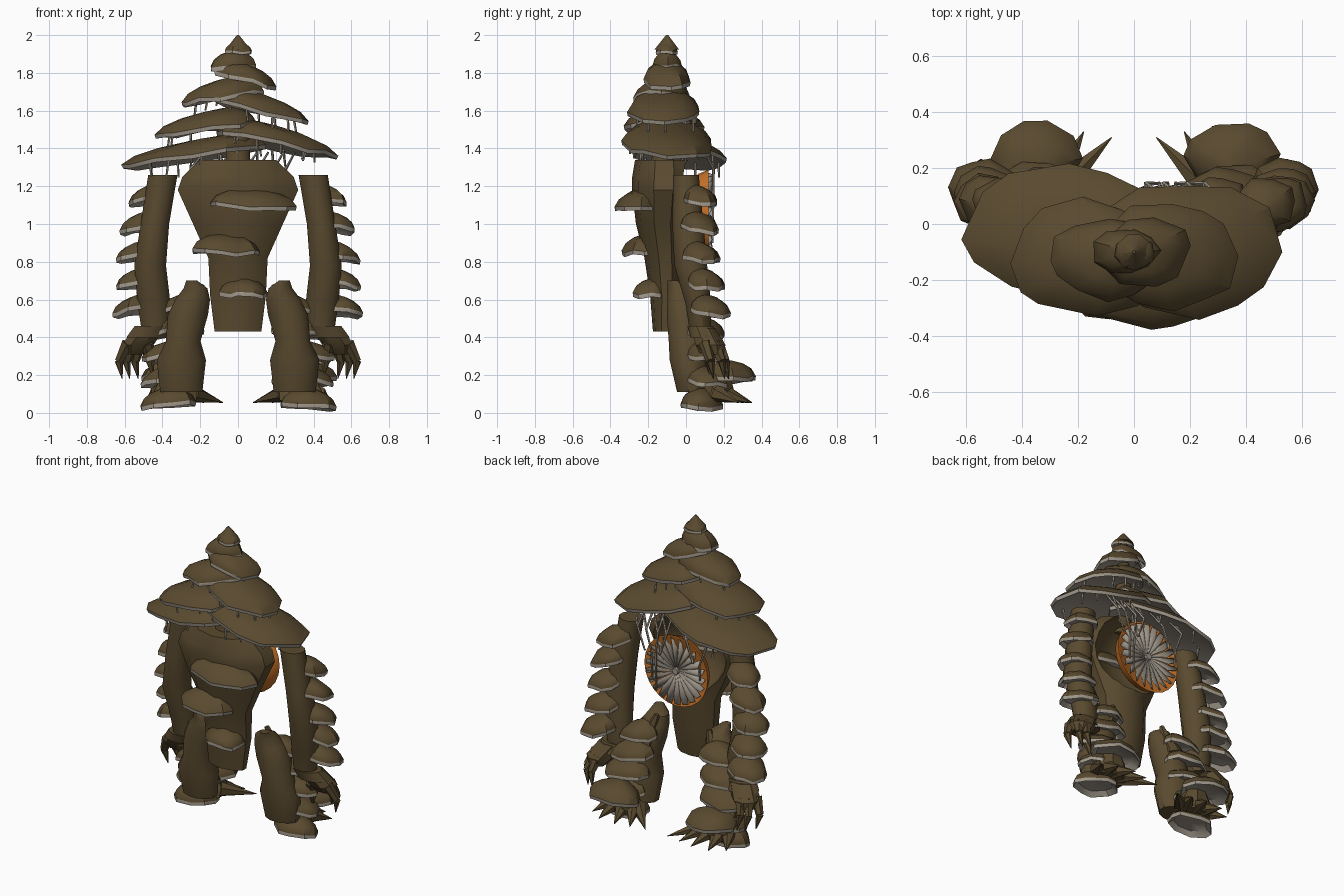
import bpy, bmesh, math, random
from mathutils import Vector, Matrix

random.seed(4)
if "Cube" in bpy.data.objects:
    bpy.data.objects.remove(bpy.data.objects["Cube"], do_unlink=True)
parts = []


def material(name, rgb):
    m = bpy.data.materials.new(name)
    m.use_nodes = True
    col = (*rgb, 1)
    m.diffuse_color = col
    m.node_tree.nodes["Principled BSDF"].inputs["Base Color"].default_value = col
    return m


MATS = [material("bark_brown", (0.102, 0.069, 0.029)),
        material("gill_grey", (0.35, 0.31, 0.255)),
        material("glow_orange", (0.58, 0.17, 0.022))]
BROWN, GREY, ORANGE = range(3)


def finish(name, bm, recalc=True):
    if recalc:
        bmesh.ops.recalc_face_normals(bm, faces=bm.faces)
    me = bpy.data.meshes.new(name)
    bm.to_mesh(me)
    bm.free()
    for m in MATS:
        me.materials.append(m)
    ob = bpy.data.objects.new(name, me)
    bpy.context.collection.objects.link(ob)
    parts.append(ob)
    return ob


def loft(name, rings, mat_of=lambda i: BROWN):
    """Skin a list of point rings and close both ends."""
    bm = bmesh.new()
    loops = [[bm.verts.new(p) for p in ring] for ring in rings]
    n = len(loops[0])
    for i, (a, b) in enumerate(zip(loops, loops[1:])):
        for k in range(n):
            f = bm.faces.new((a[k], a[(k + 1) % n], b[(k + 1) % n], b[k]))
            f.material_index = mat_of(i)
    bm.faces.new(loops[0]).material_index = mat_of(0)
    bm.faces.new(loops[-1]).material_index = mat_of(len(rings) - 2)
    return finish(name, bm)


def limb(name, stations, sides=12):
    """Upright tube through (x, y, z, half width, half depth) stations."""
    angles = [math.tau * (k + 0.5) / sides for k in range(sides)]
    return loft(name, [[(x + rx * math.cos(a), y + ry * math.sin(a), z) for a in angles]
                       for x, y, z, rx, ry in stations])


CAP = [(0.05, 0.035, 0), (0.75, 0.028, 0), (0.98, 0, 0), (1, 0.022, 0),
       (0.87, 0.025, 0.4), (0.62, 0.025, 0.72), (0.3, 0.025, 0.92), (0.04, 0.025, 1)]


def cap(name, c, rx, ry, h, slope=(0, 0), apex=None, sides=11):
    """Fungus cap: ragged rim, grey underside, dome leaning to its apex."""
    ax, ay = apex or c[:2]
    thin = min(1, rx / 0.12)
    ang = [math.tau * (k + random.uniform(-0.25, 0.25)) / sides for k in range(sides)]
    wob = [random.uniform(0.92, 1.07) for _ in ang]
    drop = [random.uniform(-0.12, 0.12) * h for _ in ang]
    rings = []
    for r, lift, t in CAP:
        ring = []
        for a, w, d in zip(ang, wob, drop):
            x = c[0] + (ax - c[0]) * (1 - r) + rx * r * w * math.cos(a)
            y = c[1] + (ay - c[1]) * (1 - r) + ry * r * w * math.sin(a)
            z = c[2] + lift * thin + t * h + d * r + slope[0] * (x - c[0]) + slope[1] * (y - c[1])
            ring.append((x, y, z))
        rings.append(ring)
    return loft(name, rings, lambda i: GREY if i < 3 else BROWN)


def spike(name, a, b, r1, r2=0.002, sides=6, mat=BROWN):
    a, b = Vector(a), Vector(b)
    d = b - a
    bm = bmesh.new()
    bmesh.ops.create_cone(bm, cap_ends=True, segments=sides, radius1=r1, radius2=r2, depth=d.length)
    bm.transform(d.to_track_quat('Z', 'Y').to_matrix().to_4x4())
    bmesh.ops.translate(bm, verts=bm.verts, vec=(a + b) / 2)
    for f in bm.faces:
        f.material_index = mat
    return finish(name, bm)


def strand(name, points, r=0.008):
    """Thin grey filament made of straight lengths."""
    for a, b in zip(points, points[1:]):
        spike(name, a, b, r, r * 0.7, 5, GREY)


# Torso shell, hollowed at the back, and neck
torso = limb("torso", [(0, -0.11, 0.43, 0.13, 0.065), (0, -0.10, 0.62, 0.155, 0.09),
                       (0, -0.11, 0.82, 0.165, 0.11), (0, -0.125, 1.0, 0.25, 0.14),
                       (0, -0.12, 1.18, 0.335, 0.165), (0, -0.115, 1.25, 0.31, 0.17),
                       (0, -0.115, 1.34, 0.21, 0.155)], 10)
bm = bmesh.new()
bmesh.ops.create_uvsphere(bm, u_segments=16, v_segments=10, radius=1,
                          matrix=Matrix.Translation((0, 0.03, 1.12)) @ Matrix.Diagonal((0.28, 0.22, 0.25, 1)))
hollow = finish("torso_hollow_cutter", bm)
cut = torso.modifiers.new("hollow", 'BOOLEAN')
cut.object = hollow
bpy.context.view_layer.objects.active = torso
bpy.ops.object.modifier_apply(modifier=cut.name)
parts.remove(hollow)
bpy.data.objects.remove(hollow, do_unlink=True)
limb("neck", [(0, -0.13, 1.3, 0.07, 0.06), (0, -0.1, 1.6, 0.05, 0.05), (0, -0.1, 1.92, 0.025, 0.025)])

# Stacked head caps: centre, half sizes, dome height, sideways slope
HEAD = [((0.0, -0.1, 1.9), 0.077, 0.06, 0.045, 0),
        ((-0.035, -0.1, 1.815), 0.125, 0.08, 0.08, 0.05),
        ((0.04, -0.1, 1.745), 0.165, 0.135, 0.085, -0.2),
        ((-0.09, -0.12, 1.655), 0.215, 0.15, 0.09, 0.15),
        ((0.12, -0.11, 1.58), 0.265, 0.19, 0.09, -0.24),
        ((-0.17, -0.12, 1.485), 0.29, 0.205, 0.09, 0.15),
        ((0.2, -0.09, 1.405), 0.34, 0.245, 0.095, -0.2),
        ((-0.24, -0.03, 1.335), 0.37, 0.255, 0.085, 0.14)]
for c, rx, ry, h, s in HEAD:
    lean = (c[0] * 0.4, c[1] * 0.6 - 0.04)
    cap("head_cap", c, rx, ry, h, (s, -0.06 if rx > 0.3 else 0), lean, 12 if rx > 0.2 else 9)
spike("head_tip", (0, -0.1, 1.925), (0, -0.1, 2.0), 0.066, 0.006, 9)

# Filaments hanging between the head caps
for c, rx, ry, h, s in HEAD[3:]:
    for k in range(8):
        a = math.tau * (k + random.random() * 0.6) / 8
        x, y = c[0] + rx * 0.65 * math.cos(a), c[1] + ry * 0.85 * math.sin(a)
        z = c[2] + s * (x - c[0]) + 0.03
        strand("cap_filament", [(x, y, z), (x + random.uniform(-0.02, 0.02), y, z - random.uniform(0.05, 0.11))])

# Shelf fungi on the front of the torso
cap("chest_shelf", (0.065, -0.245, 1.08), 0.235, 0.125, 0.085, (-0.07, 0.06), (0.07, -0.21))
cap("belly_shelf", (-0.07, -0.225, 0.84), 0.175, 0.12, 0.085, (-0.04, 0.06), (-0.06, -0.18))
cap("hip_shelf", (0.03, -0.19, 0.615), 0.13, 0.095, 0.075, (-0.06, 0.06), (0.03, -0.15))

# Glowing gill bowl set into the back
XB, ZB = -0.01, 1.055
BOWL = [(0.05, 0.0), (0.15, 0.02), (0.21, 0.065), (0.232, 0.118), (0.222, 0.118), (0.15, 0.07), (0.02, 0.05)]
loft("gill_bowl", [[(XB + r * math.cos(math.tau * k / 24), y, ZB + r * math.sin(math.tau * k / 24))
                    for k in range(24)] for r, y in BOWL], lambda i: ORANGE)
bm = bmesh.new()
for k in range(22):
    a = math.tau * k / 22
    blade = [(0.02, 0.065, 0), (0.218, 0.12, 0), (0.208, 0.136, 0.14), (0.16, 0.12, 0.24), (0.02, 0.113, 0.2)]
    f = bm.faces.new([bm.verts.new((XB + r * math.cos(a + t), y, ZB + r * math.sin(a + t))) for r, y, t in blade])
    f.material_index = GREY
gills = finish("gill_blades", bm, False)
thick = gills.modifiers.new("thickness", 'SOLIDIFY')
thick.thickness = 0.006
spike("gill_hub", (XB, 0.04, ZB), (XB, 0.13, ZB), 0.045, 0.02, 8, GREY)

# Long filaments from the head caps over the gill bowl
for x, w, low in ((-0.24, -0.2, 1.05), (-0.1, -0.15, 1.2), (0.04, 0.09, 1.2), (0.1, 0.12, 0.9),
                  (0.18, 0.15, 0.98), (0.24, 0.2, 1.15)):
    strand("back_filament", [(x, 0.09, 1.39), (x * 1.05, 0.145, 1.29), (w, 0.145, 1.15), (w, 0.14, low)])
    strand("back_fork", [(x * 1.05, 0.145, 1.29), (x + 0.06, 0.1, 1.38)])

for s, side in ((1, "left"), (-1, "right")):
    # Arm and outer shelves
    limb(side + "_arm", [(s * x, y, z, rx, ry) for x, y, z, rx, ry in (
        (0.44, 0.075, 0.45, 0.075, 0.06), (0.445, 0.065, 0.58, 0.09, 0.07),
        (0.465, 0.025, 0.78, 0.087, 0.09), (0.44, 0.01, 1.0, 0.078, 0.085), (0.398, 0.0, 1.26, 0.08, 0.07))])
    for x, y, z, r in ((0.47, 0.075, 1.11, 0.11), (0.51, 0.075, 0.965, 0.118), (0.525, 0.08, 0.81, 0.118),
                       (0.535, 0.105, 0.665, 0.12), (0.54, 0.125, 0.525, 0.125)):
        cap(side + "_arm_shelf", (s * x, y, z), r, r * 0.86, 0.07, (-s * 0.18, -0.12), (s * (x - 0.01), y - 0.02), 10)
    # Cuff and hand with four clawed fingers
    limb(side + "_cuff", [(s * 0.48, 0.1, 0.4, 0.115, 0.08), (s * 0.45, 0.075, 0.46, 0.1, 0.07)])
    limb(side + "_palm", [(s * 0.545, 0.15, 0.31, 0.06, 0.055), (s * 0.53, 0.13, 0.36, 0.09, 0.085),
                          (s * 0.47, 0.09, 0.45, 0.09, 0.07)], 8)
    for x, y, tx, ty in ((0.48, 0.08, 0.46, 0.13), (0.52, 0.17, 0.54, 0.22),
                         (0.56, 0.15, 0.585, 0.2), (0.585, 0.1, 0.625, 0.14)):
        mid = (s * (tx + 0.005), ty - 0.01, 0.275)
        spike(side + "_finger", (s * x, y, 0.37), mid, 0.034, 0.024)
        spike(side + "_claw", mid, (s * (tx - 0.012), ty + 0.005, 0.18), 0.024)

    # Leg with its back shelves
    limb(side + "_leg", [(s * x, y, z, rx, ry) for x, y, z, rx, ry in (
        (0.3, 0.035, 0.11, 0.115, 0.085), (0.3, 0.015, 0.28, 0.135, 0.105),
        (0.29, 0.01, 0.38, 0.095, 0.105), (0.265, -0.005, 0.52, 0.11, 0.1),
        (0.24, -0.015, 0.6, 0.095, 0.085), (0.225, -0.03, 0.66, 0.065, 0.07),
        (0.245, -0.07, 0.7, 0.03, 0.03))])
    for x, y, z, rx, ry in ((0.29, 0.08, 0.53, 0.125, 0.09), (0.325, 0.1, 0.41, 0.15, 0.105),
                            (0.355, 0.11, 0.28, 0.16, 0.11), (0.37, 0.11, 0.15, 0.145, 0.11)):
        cap(side + "_leg_shelf", (s * x, y, z), rx, ry, 0.075, (-s * 0.08, -0.12), (s * (x - 0.02), y - 0.03), 10)
    spike(side + "_thigh_spur", (s * 0.25, 0.05, 0.5), (s * 0.19, 0.03, 0.68), 0.06, 0.015)

    # Foot caps and claws
    cap(side + "_heel_cap", (s * 0.37, 0.085, 0.025), 0.15, 0.115, 0.085, (-s * 0.08, -0.03), None, 9)
    cap(side + "_instep_cap", (s * 0.35, 0.24, 0.165), 0.165, 0.125, 0.09, (s * 0.05, 0.02), (s * 0.34, 0.2), 10)
    limb(side + "_foot", [(s * 0.33, 0.15, 0.065, 0.12, 0.09), (s * 0.33, 0.17, 0.12, 0.12, 0.09),
                          (s * 0.33, 0.18, 0.2, 0.08, 0.06)], 8)
    for x, y, tx, ty in ((0.24, 0.15, 0.08, 0.31), (0.26, 0.18, 0.18, 0.33), (0.32, 0.2, 0.28, 0.35),
                         (0.38, 0.2, 0.4, 0.34), (0.42, 0.16, 0.49, 0.28)):
        spike(side + "_toe_claw", (s * x, y, 0.105), (s * tx, ty, 0.055), 0.048)

# Smooth shading with crisp edges
bpy.ops.object.select_all(action='DESELECT')
for ob in parts:
    ob.select_set(True)
bpy.context.view_layer.objects.active = parts[0]
bpy.ops.object.shade_smooth_by_angle(angle=math.radians(35))
